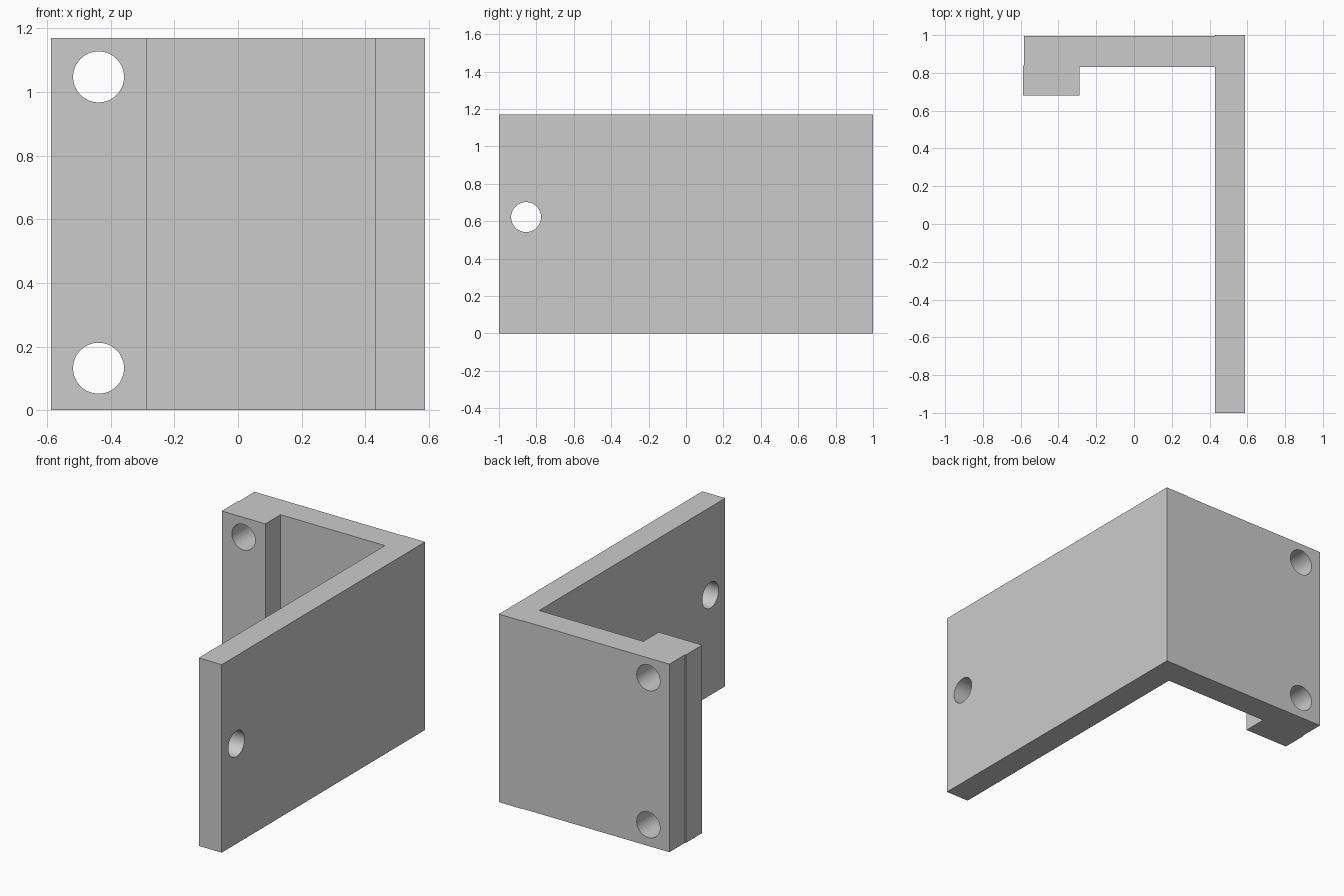
import bpy, bmesh, math

cube = bpy.data.objects.get("Cube")
if cube:
    bpy.data.objects.remove(cube, do_unlink=True)

HEIGHT = 1.17
HOLE_RADIUS = 0.08

grey = bpy.data.materials.new("light_grey")
grey.use_nodes = True
colour = (0.6, 0.6, 0.6, 1)
grey.diffuse_color = colour
grey.node_tree.nodes["Principled BSDF"].inputs["Base Color"].default_value = colour


def extrude_profile(name, points, height):
    """Raise a closed plan outline from the ground into a solid."""
    bm = bmesh.new()
    base = bm.faces.new([bm.verts.new((x, y, 0)) for x, y in points])
    raised = bmesh.ops.extrude_face_region(bm, geom=[base])["geom"]
    bmesh.ops.translate(bm, vec=(0, 0, height),
                        verts=[v for v in raised if isinstance(v, bmesh.types.BMVert)])
    bmesh.ops.recalc_face_normals(bm, faces=bm.faces)
    mesh = bpy.data.meshes.new(name)
    bm.to_mesh(mesh)
    bm.free()
    obj = bpy.data.objects.new(name, mesh)
    bpy.context.collection.objects.link(obj)
    mesh.materials.append(grey)
    return obj


def drill(target, location, rotation):
    """Cut a round hole through the target and remove the cutter."""
    bpy.ops.mesh.primitive_cylinder_add(vertices=64, radius=HOLE_RADIUS, depth=0.8,
                                        location=location, rotation=rotation)
    cutter = bpy.context.object
    cutter.name = "hole_cutter"
    cutter.hide_render = True
    cutter.data.materials.append(grey)
    mod = target.modifiers.new("hole", 'BOOLEAN')
    mod.operation = 'DIFFERENCE'
    mod.solver = 'EXACT'
    mod.object = cutter
    bpy.context.view_layer.objects.active = target
    bpy.ops.object.modifier_apply(modifier=mod.name)
    bpy.data.objects.remove(cutter, do_unlink=True)


# Bracket: long arm, back plate and thick lip, with tiny steps where they meet
bracket = extrude_profile("bracket", [
    (0.43, -1), (0.588, -1), (0.588, 1), (0.43, 1),
    (0.43, 0.996), (-0.583, 0.996), (-0.583, 0.84), (-0.588, 0.84),
    (-0.588, 0.68), (-0.288, 0.68), (-0.288, 0.83), (0.43, 0.83),
], HEIGHT)

# Two holes through the lip, one through the end of the arm
for z in (0.132, 1.047):
    drill(bracket, (-0.438, 0.84, z), (math.pi / 2, 0, 0))
drill(bracket, (0.51, -0.855, 0.622), (0, math.pi / 2, 0))

# Round hole walls, crisp edges
bpy.ops.object.select_all(action='DESELECT')
bracket.select_set(True)
bpy.context.view_layer.objects.active = bracket
bpy.ops.object.shade_smooth_by_angle(angle=math.radians(30))
